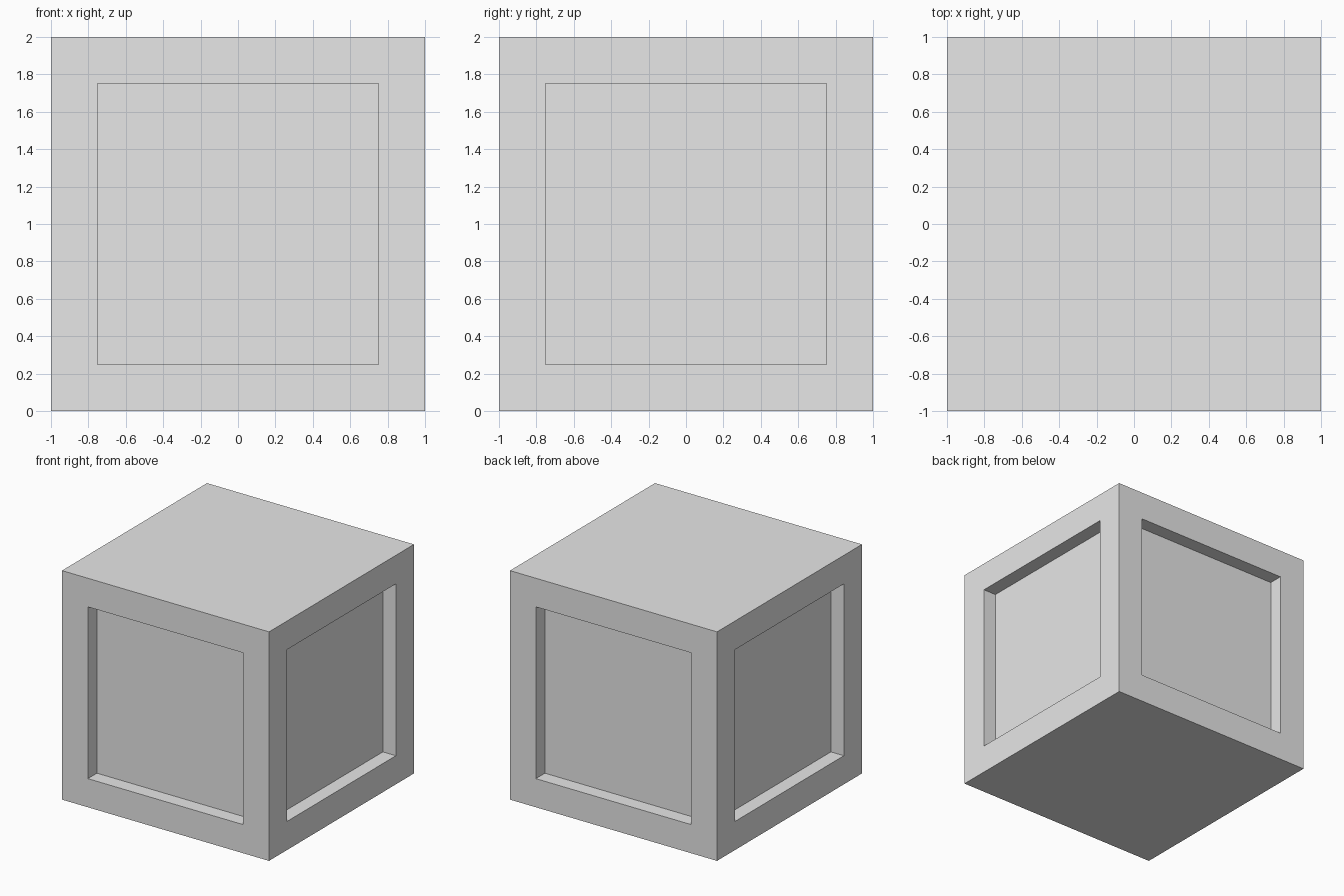
import bpy
import bmesh

SIZE = 2.0
FRAME = 0.25
RECESS = 0.125

# Remove the default cube
default = bpy.data.objects.get("Cube")
if default:
    bpy.data.objects.remove(default, do_unlink=True)

# Plain grey material
grey = bpy.data.materials.new("light_grey")
grey.use_nodes = True
colour = (0.8, 0.8, 0.8, 1.0)
grey.diffuse_color = colour
for node in grey.node_tree.nodes:
    if node.type == 'BSDF_PRINCIPLED':
        node.inputs["Base Color"].default_value = colour

# Crate body: cube with a recessed panel on each of the four sides
bm = bmesh.new()
bmesh.ops.create_cube(bm, size=SIZE)
bmesh.ops.translate(bm, verts=bm.verts, vec=(0, 0, SIZE / 2))
bm.normal_update()
sides = [f for f in bm.faces if abs(f.normal.z) < 0.5]

# Frame border around each panel
bmesh.ops.inset_individual(bm, faces=sides, thickness=FRAME, use_even_offset=True)

# Straight-walled recess pushed inward
for panel in sides:
    inward = -panel.normal.copy() * RECESS
    result = bmesh.ops.extrude_discrete_faces(bm, faces=[panel])
    bmesh.ops.translate(bm, verts=result["faces"][0].verts, vec=inward)
bmesh.ops.recalc_face_normals(bm, faces=bm.faces)

mesh = bpy.data.meshes.new("panelled_crate")
bm.to_mesh(mesh)
bm.free()
mesh.materials.append(grey)
crate = bpy.data.objects.new("panelled_crate", mesh)
bpy.context.scene.collection.objects.link(crate)
